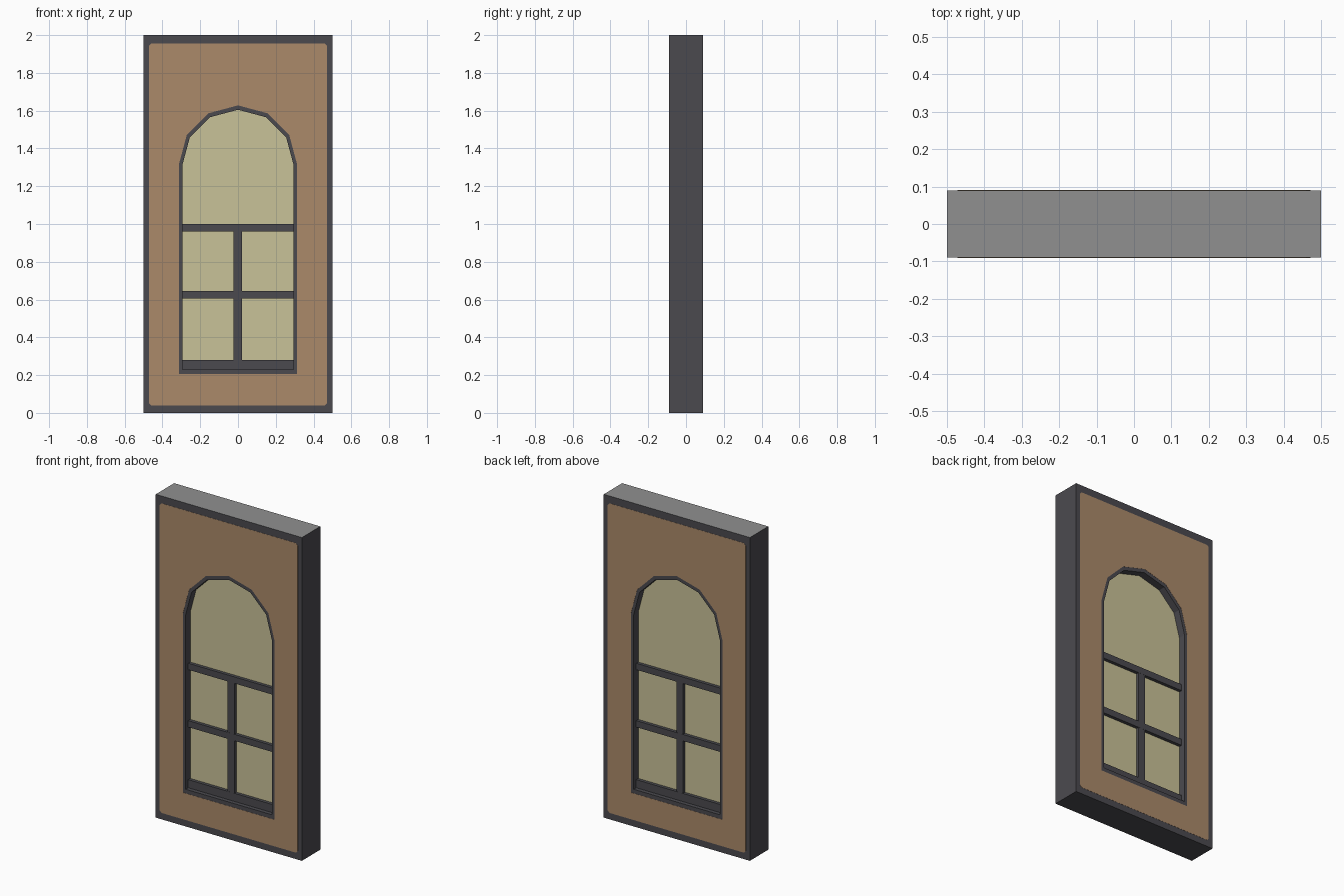
import bpy, bmesh, math

if "Cube" in bpy.data.objects:
    bpy.data.objects.remove(bpy.data.objects["Cube"])


def mat(name, rgb):
    m = bpy.data.materials.new(name)
    lin = [(c / 255 / 12.92) if c < 11 else ((c / 255 + 0.055) / 1.055) ** 2.4 for c in rgb]
    m.diffuse_color = (*lin, 1)
    m.use_nodes = True
    m.node_tree.nodes["Principled BSDF"].inputs["Base Color"].default_value = m.diffuse_color
    return m


dark = mat("dark_grey", (75, 74, 79))
grey = mat("light_grey", (144, 144, 144))
brown = mat("brown", (171, 138, 106))
cream = mat("cream_glass", (201, 194, 152))


def slab(name, loops, y0, y1, materials):
    """Fill outline loops (x, z), holes included, and extrude from y0 to y1."""
    bm = bmesh.new()
    edges = []
    for pts in loops:
        vs = [bm.verts.new((x, y0, z)) for x, z in pts]
        edges += [bm.edges.new((vs[i - 1], vs[i])) for i in range(len(vs))]
    bmesh.ops.triangle_fill(bm, edges=edges, use_beauty=True, use_dissolve=False, normal=(0, -1, 0))
    ext = bmesh.ops.extrude_face_region(bm, geom=bm.faces[:])
    moved = [g for g in ext["geom"] if isinstance(g, bmesh.types.BMVert)]
    bmesh.ops.translate(bm, verts=moved, vec=(0, y1 - y0, 0))
    bmesh.ops.recalc_face_normals(bm, faces=bm.faces[:])
    me = bpy.data.meshes.new(name)
    bm.to_mesh(me)
    bm.free()
    for m in materials:
        me.materials.append(m)
    ob = bpy.data.objects.new(name, me)
    bpy.context.collection.objects.link(ob)
    return ob


def rect(x0, x1, z0, z1, c=0):
    if c == 0:
        return [(x0, z0), (x1, z0), (x1, z1), (x0, z1)]
    return [(x0 + c, z0), (x1 - c, z0), (x1, z0 + c), (x1, z1 - c),
            (x1 - c, z1), (x0 + c, z1), (x0, z1 - c), (x0, z0 + c)]


def arch(r, bottom, spring):
    """Straight-sided opening with a six-sided round head."""
    head = [(r * math.cos(math.pi * i / 6), spring + r * math.sin(math.pi * i / 6)) for i in range(7)]
    return [(-r, bottom), (r, bottom)] + head


opening = arch(0.295, 0.23, 1.31)

# Wall body with the arched opening, lighter on its top face
wall = slab("wall_body", [rect(-0.5, 0.5, 0, 2), opening], -0.09, 0.09, [dark, grey])
for p in wall.data.polygons:
    if p.normal.z > 0.9 and p.center.z > 1.99:
        p.material_index = 1

# Brown panels on front and back, leaving dark borders
for side, s in (("front", -1), ("back", 1)):
    slab(side + "_panel", [rect(-0.472, 0.472, 0.04, 1.955, 0.012), arch(0.313, 0.205, 1.315)],
         s * 0.0895, s * 0.091, [brown])

# Glass pane in the middle of the wall
slab("glass", [arch(0.296, 0.229, 1.31)], -0.045, 0.045, [cream])

# Glazing bars and sill, standing proud of the glass on both sides
for name, z0, z1 in (("upper_bar", 0.96, 1.0), ("middle_bar", 0.605, 0.645), ("sill", 0.23, 0.28)):
    slab(name, [rect(-0.295, 0.295, z0, z1)], -0.065, 0.065, [dark])
for name, z0, z1 in (("lower_mullion", 0.28, 0.605), ("upper_mullion", 0.645, 0.96)):
    slab(name, [rect(-0.025, 0.02, z0, z1)], -0.0645, 0.0645, [dark])
